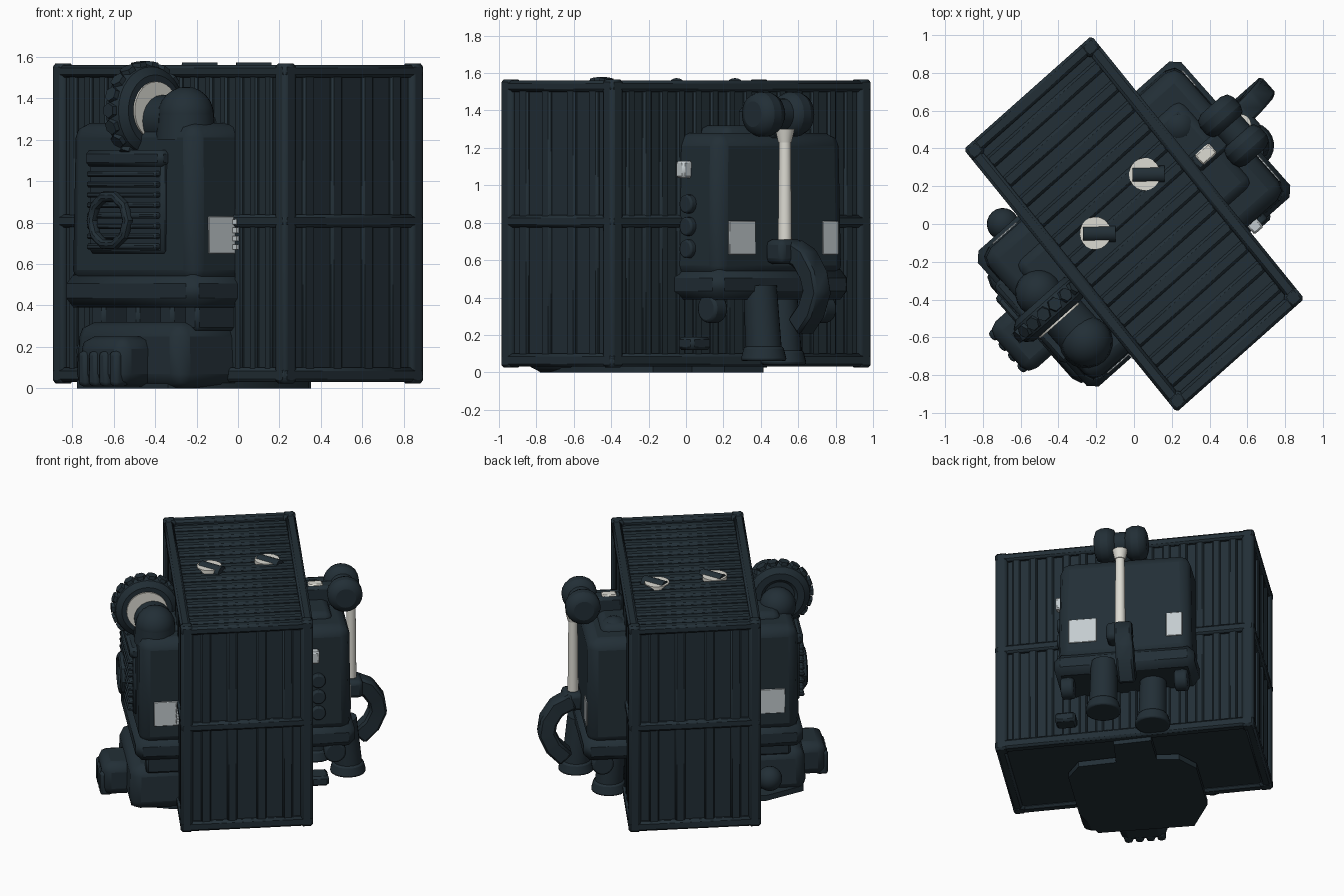
import bpy, bmesh, math
from mathutils import Matrix, Vector

cube = bpy.data.objects.get("Cube")
if cube:
    bpy.data.objects.remove(cube, do_unlink=True)


def material(name, color):
    m = bpy.data.materials.new(name)
    m.use_nodes = True
    m.diffuse_color = (*color, 1)
    m.node_tree.nodes["Principled BSDF"].inputs["Base Color"].default_value = (*color, 1)
    return m


DARK = material("dark slate", (0.016, 0.028, 0.037))
WHITE = material("ivory", (0.72, 0.71, 0.65))
PALE = material("pale grey", (0.55, 0.6, 0.62))


def frame(u, v):
    return Matrix(((u[0], v[0], 0, 0), (u[1], v[1], 0, 0), (0, 0, 1, 0), (0, 0, 0, 1)))


# Local axes: u runs along the container, v across it
CRATE = frame((0.629, -0.777), (0.747, 0.664))
BODY = frame((0.663, -0.749), (0.749, 0.663))


def finish(name, bm, mat, axes=BODY, bevel=0, segments=1):
    bmesh.ops.recalc_face_normals(bm, faces=bm.faces)
    bm.transform(axes)
    mesh = bpy.data.meshes.new(name)
    bm.to_mesh(mesh)
    bm.free()
    mesh.materials.append(mat)
    ob = bpy.data.objects.new(name, mesh)
    bpy.context.collection.objects.link(ob)
    if bevel:
        mod = ob.modifiers.new("bevel", "BEVEL")
        mod.width, mod.segments = bevel, segments
    bpy.ops.object.select_all(action="DESELECT")
    ob.select_set(True)
    bpy.context.view_layer.objects.active = ob
    bpy.ops.object.shade_smooth_by_angle(angle=math.radians(35))


def box(name, u, v, z, mat=DARK, axes=BODY, bevel=0, segments=1, taper=1.0):
    bm = bmesh.new()
    lo, hi = [Vector(p) for p in zip(u, v, z)]
    mid, size = (lo + hi) / 2, hi - lo
    for vert in bmesh.ops.create_cube(bm, size=1)["verts"]:
        k = taper if vert.co.z > 0 else 1
        vert.co = mid + Vector((vert.co.x * size.x * k, vert.co.y * size.y * k, vert.co.z * size.z))
    finish(name, bm, mat, axes, bevel, segments)


def rod(name, a, b, r1, r2=None, mat=DARK, sides=20, bevel=0, axes=BODY):
    a, b = Vector(a), Vector(b)
    bm = bmesh.new()
    m = Matrix.Translation((a + b) / 2) @ (b - a).to_track_quat("Z", "Y").to_matrix().to_4x4()
    bmesh.ops.create_cone(bm, cap_ends=True, segments=sides, radius1=r1,
                          radius2=r1 if r2 is None else r2, depth=(b - a).length, matrix=m)
    finish(name, bm, mat, axes, bevel, 2)


def ball(name, p, r):
    bm = bmesh.new()
    bmesh.ops.create_uvsphere(bm, u_segments=20, v_segments=12, radius=r, matrix=Matrix.Translation(p))
    finish(name, bm, DARK)


def sweep(name, points, radius, normal, sides=10, closed=False, bevel=0):
    # Tube along a flat path; normal is the direction square to the path's plane
    bm = bmesh.new()
    pts, n, side = [Vector(p) for p in points], len(points), Vector(normal)
    rings = []
    for i, p in enumerate(pts):
        ahead = pts[(i + 1) % n] if closed or i < n - 1 else p
        back = pts[i - 1] if closed or i else p
        out = (ahead - back).normalized().cross(side)
        turns = [2 * math.pi * (k + .5) / sides for k in range(sides)]
        rings.append([bm.verts.new(p + radius * (side * math.cos(t) + out * math.sin(t))) for t in turns])
    for i in range(n if closed else n - 1):
        a, b = rings[i], rings[(i + 1) % n]
        for k in range(sides):
            j = (k + 1) % sides
            bm.faces.new((a[k], a[j], b[j], b[k]))
    if not closed:
        bm.faces.new(rings[0])
        bm.faces.new(rings[-1])
    finish(name, bm, DARK, bevel=bevel)


# Container shell, posts, rails and corner castings
L, W = 0.896, 0.453
box("container_core", (-L + .03, L - .03), (-W + .03, W - .03), (0.05, 1.53), axes=CRATE)
for a in (-1, 1):
    for b in (-1, 1):
        u = sorted((a * L, a * (L - .085)))
        v = sorted((b * W, b * (W - .085)))
        box("corner_post", u, v, (0.03, 1.56), axes=CRATE, bevel=.022, segments=2)
        for z in (0.025, 1.5):
            box("corner_casting", u, v, (z, z + .066), axes=CRATE, bevel=.015)
    for z, h in ((0.03, .07), (0.775, .065), (1.5, .06)):
        box("side_rail", (-L, L), sorted((a * W, a * (W - .07))), (z, z + h), axes=CRATE, bevel=.015)
        box("end_rail", sorted((a * L, a * (L - .07))), (-W, W), (z, z + h), axes=CRATE, bevel=.015)

    # Upright ribs on long sides and ends
    for i in range(14):
        u = -.75 + i * 1.5 / 13
        box("side_rib", (u - .028, u + .028), sorted((a * (W - .05), a * (W - .012))),
            (0.08, 1.52), axes=CRATE, bevel=.01)
    for v, w in ((-.28, .035), (-.1, .035), (.1, .035), (.28, .035)):
        box("end_rib", sorted((a * (L - .05), a * (L - .012))), (v - w, v + w),
            (0.08, 1.52), axes=CRATE, bevel=.01)

    # Roof vents: round pale plate split by a dark rounded cap
    vent = Vector((-.13 - a * .03, a * .2 + .01, 1.55))
    rod("vent_plate", vent - Vector((0, 0, .02)), vent + Vector((0, 0, .006)), .085, mat=WHITE, axes=CRATE)
    reach = Vector((.056, .067, 0))
    lift = Vector((.015, .015, -.022))
    rod("vent_cap", vent + lift - reach, vent + lift + reach, .045, axes=CRATE)

# Roof ribs
for i in range(12):
    u = -.75 + i * 1.5 / 11
    box("roof_rib", (u - .036, u + .036), (-W + .06, W - .06), (1.51, 1.55), axes=CRATE, bevel=.014)

# Machine body emerging on both sides of the container
for s, side in ((-1, "front"), (1, "back")):
    def across(a, b):
        return sorted((s * a, s * b))

    def along(half):
        return (-half - s * .04, half - s * .04)
    box(side + "_body", along(.46), across(.2, .73), (.5, 1.28), bevel=.07, segments=2, taper=.97)
    box(side + "_skirt", along(.48), across(.2, .755), (.39, .55), bevel=.045)
    box(side + "_shoulder", along(.3), across(.3, .62), (1.2, 1.32), bevel=.05, segments=2)

# Front radiator with slats and a coiled hose
box("grille_panel", (-.24, .3), (-.75, -.7), (.65, 1.15), bevel=.015)
box("grille_hood", (-.25, .31), (-.775, -.68), (1.07, 1.15), bevel=.02)
for i in range(8):
    z = .67 + i * .05
    box("grille_slat", (-.22, .28), (-.785, -.73), (z, z + .028), bevel=.008)
ring = [2 * math.pi * k / 10 for k in range(10)]
sweep("hose_ring", [(-.04 + .13 * math.cos(t), -.79, .81 + .12 * math.sin(t)) for t in ring],
      .026, (0, 1, 0), closed=True)

# Toothed wheel on the front shoulder, its pale rim showing above a low hub
hub = Vector((.04, -.635, 1.34))
sweep("wheel_tyre", [hub + Vector((0, .148 * math.cos(t), .148 * math.sin(t)))
                     for t in [math.pi * k / 16 for k in range(32)]], .078, (1, 0, 0), closed=True)
for k in range(18):
    t = math.pi * k / 9
    d = Vector((0, math.cos(t), math.sin(t)))
    rod("wheel_tooth", hub + d * .18, hub + d * .237, .045, .037, sides=6)
rod("wheel_disc", hub - Vector((.06, 0, 0)), hub + Vector((.04, 0, 0)), .13)
rod("wheel_rim", hub, hub + Vector((.085, 0, 0)), .14, mat=WHITE, sides=28)
rod("wheel_hub", hub + Vector((0, .035, -.05)), hub + Vector((.2, .035, -.05)), .125)
ball("hub_dome", (-.06, -.62, 1.29), .125)
ball("shoulder_dome", (.3, -.6, 1.32), .135)
rod("dome_base", (.3, -.6, 1.2), (.3, -.6, 1.32), .145, .135)
ball("side_tank", (-.46, -.52, .18), .085)

# Windows and fittings on the flanks and the back machine
for u in ((.492, .502), (-.422, -.412)):
    box("flank_window", u, (-.63, -.46), (.65, .83), mat=PALE, bevel=.003)
for u0, u1 in ((.15, .34), (-.44, -.33)):
    box("back_window", (u0, u1), (.724, .734), (.63, .81), mat=PALE, bevel=.003)
box("side_lamp", (.38, .465), (.44, .505), (1.04, 1.13), mat=PALE, bevel=.01)
for z in (.66, .78, .9):
    rod("side_knob", (.38, .5, z), (.45, .5, z), .05, bevel=.01)
for z in (.67, .71, .75, .79):
    box("flank_fin", (.49, .53), (-.48, -.45), (z, z + .025), mat=PALE)

# Octagonal base plate with a tongue under the container
bm = bmesh.new()
outline = ((-.43, -.5), (-.43, 0), (-.33, .14), (-.18, .16), (-.18, .42), (.08, .4), (.1, .16),
           (.36, .14), (.45, 0), (.45, -.5), (.36, -.77), (-.3, -.77))
face = bm.faces.new([bm.verts.new((u, v, 0)) for u, v in outline])
top = bmesh.ops.extrude_face_region(bm, geom=[face])["geom"]
bmesh.ops.translate(bm, vec=(0, 0, .04), verts=[e for e in top if isinstance(e, bmesh.types.BMVert)])
finish("base_plate", bm, DARK)

# Front boot and toe
box("front_boot", (-.33, .47), (-.79, -.35), (0, .32), bevel=.07, segments=2, taper=.95)
box("front_toe", (-.1, .23), (-.95, -.7), (.01, .25), bevel=.06, segments=2)
for i in range(4):
    u = -.05 + i * .075
    box("toe_knuckle", (u - .03, u + .03), (-.965, -.88), (.01, .18), bevel=.02, segments=2)
for u in (-.26, -.01, .24, .42):
    box("front_strut", (u - .05, u + .05), (-.68, -.4), (.28, .42), bevel=.015)

# Rear hinge, pale piston and curved trunk
for u in (-.125, .085):
    rod("hinge_drum", (u - .075, .72, 1.38), (u + .075, .72, 1.38), .12, bevel=.05)
rod("hinge_pin", (-.14, .72, 1.38), (.1, .72, 1.38), .085)
box("hinge_arm", (-.08, .03), (.44, .72), (1.25, 1.415), bevel=.02)
box("hinge_plate", (-.06, .01), (.48, .58), (1.4, 1.425), mat=WHITE, bevel=.008)
ball("rear_dome", (-.23, .52, 1.23), .11)
rod("piston", (-.02, .775, .7), (-.02, .775, 1.28), .037, .031, mat=WHITE)
rod("piston_collar", (-.02, .775, 1.23), (-.02, .775, 1.3), .036, .052, mat=WHITE)
box("trunk_socket", (-.1, .07), (.71, .85), (.58, .71), bevel=.03, segments=2)
sweep("trunk", [(-.05, .78, .66), (-.06, .89, .61), (-.07, .95, .52), (-.08, .965, .43),
                (-.08, .92, .33), (-.08, .83, .24)], .085, (1, 0, 0), sides=4, bevel=.015)

# Rear legs with flared feet, side rollers and small step
for u, v, z in ((.1, .74, .06), (-.21, .55, .04)):
    rod("rear_leg", (u, v - .03, .46), (u, v, z + .06), .09, .097)
    rod("rear_foot", (u, v, z), (u, v, z + .08), .125, .105, bevel=.015)
for u in (-.42, .36):
    rod("side_roller", (u - .045, .62, .34), (u + .045, .62, .34), .075, bevel=.015)
    box("roller_bracket", (u - .03, u + .03), (.56, .68), (.34, .44))
box("rear_step", (.32, .46), (.45, .57), (.12, .19), bevel=.015)
